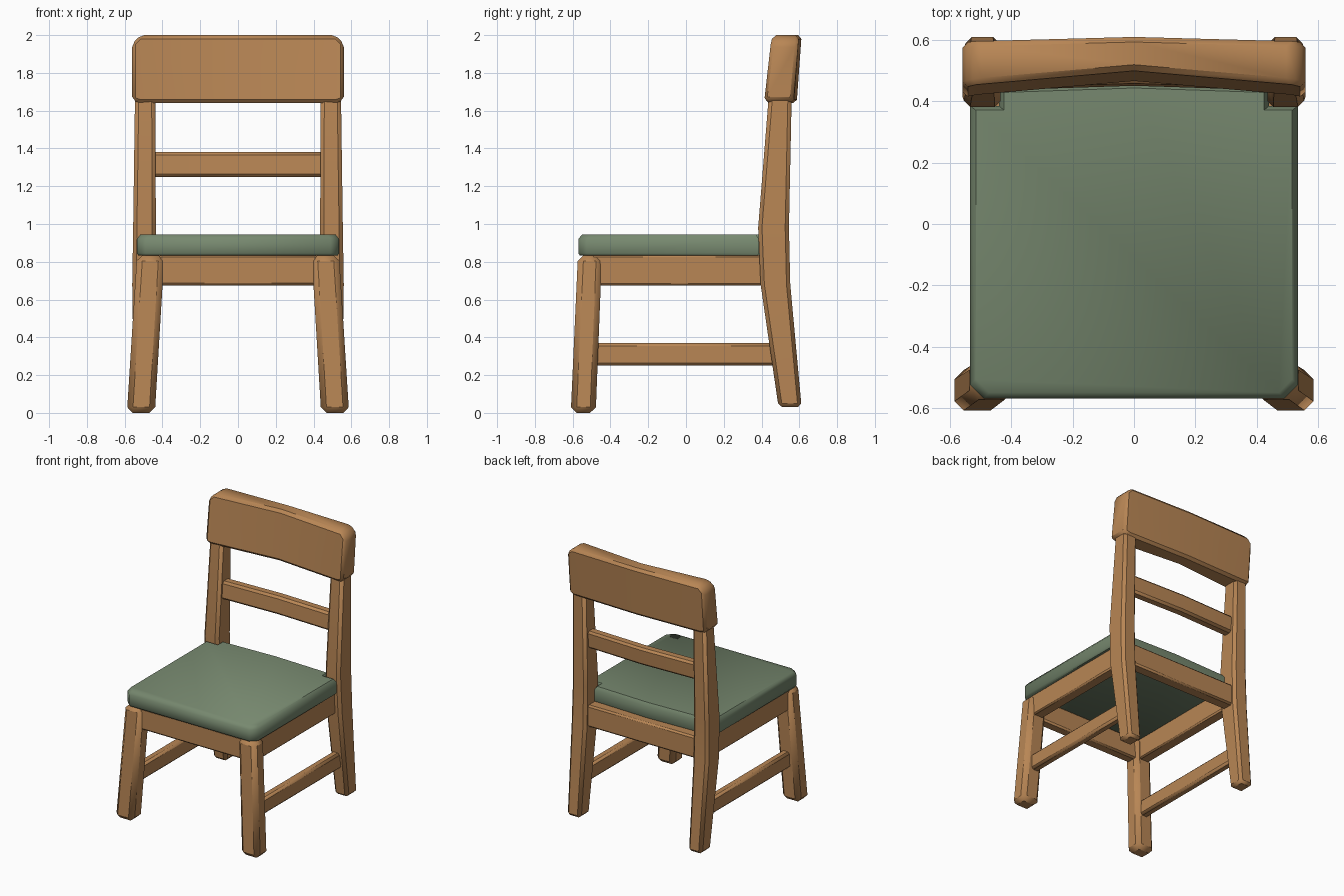
import bpy, bmesh

if "Cube" in bpy.data.objects:
    bpy.data.objects.remove(bpy.data.objects["Cube"])

wood = bpy.data.materials.new("warm_wood")
wood.diffuse_color = (0.48, 0.238, 0.09, 1)
wood.use_nodes = True
wood.node_tree.nodes["Principled BSDF"].inputs["Base Color"].default_value = wood.diffuse_color
green = bpy.data.materials.new("sage_green")
green.diffuse_color = (0.185, 0.25, 0.16, 1)
green.use_nodes = True
green.node_tree.nodes["Principled BSDF"].inputs["Base Color"].default_value = green.diffuse_color


def loft(name, rings, mat, bevel):
    """Skin a list of equal-length point rings, cap the ends and soften the edges."""
    bm = bmesh.new()
    vs = [[bm.verts.new(p) for p in ring] for ring in rings]
    n = len(vs[0])
    for a, b in zip(vs, vs[1:]):
        for i in range(n):
            j = (i + 1) % n
            bm.faces.new((a[i], a[j], b[j], b[i]))
    bm.faces.new(vs[0][::-1])
    bm.faces.new(vs[-1])
    bmesh.ops.recalc_face_normals(bm, faces=bm.faces)
    me = bpy.data.meshes.new(name)
    bm.to_mesh(me)
    bm.free()
    ob = bpy.data.objects.new(name, me)
    bpy.context.collection.objects.link(ob)
    me.materials.append(mat)
    if bevel:
        mod = ob.modifiers.new("soft_edges", 'BEVEL')
        mod.width = bevel
        mod.segments = 1
        mod.limit_method = 'ANGLE'
        mod.angle_limit = 0.6
    bpy.context.view_layer.objects.active = ob
    ob.select_set(True)
    bpy.ops.object.shade_smooth_by_angle(angle=0.9)
    ob.select_set(False)
    return ob


def rect(x0, x1, y0, y1, z):
    return [(x0, y0, z), (x1, y0, z), (x1, y1, z), (x0, y1, z)]


def box(name, x0, x1, y0, y1, z0, z1, bevel=0.012):
    return loft(name, [rect(x0, x1, y0, y1, z) for z in (z0, z1)], wood, bevel)


def pair(name, rings, bevel):
    """Right-hand part plus its mirror image on the left."""
    loft("right_" + name, rings, wood, bevel)
    loft("left_" + name, [[(-x, y, z) for x, y, z in r] for r in rings], wood, bevel)


# Splayed front legs
pair("front_leg", [rect(0.44, 0.588, -0.61, -0.478, 0.0),
                   rect(0.39, 0.535, -0.572, -0.445, 0.835)], 0.03)

# Back legs, bent at the seat and running up into the headrest
pair("back_leg", [rect(0.44, 0.55, 0.49, 0.612, 0.03),
                  rect(0.435, 0.56, 0.395, 0.552, 0.68),
                  rect(0.435, 0.555, 0.382, 0.545, 0.98),
                  rect(0.437, 0.545, 0.44, 0.56, 1.70)], 0.02)

# Side stretchers and side aprons
pair("stretcher", [rect(0.455, 0.52, -0.52, 0.50, z) for z in (0.25, 0.37)], 0.015)
pair("side_apron", [rect(0.43, 0.515, -0.50, 0.43, z) for z in (0.675, 0.836)], 0.01)

# Front and back aprons
box("front_apron", -0.42, 0.42, -0.55, -0.47, 0.675, 0.836)
box("back_apron", -0.45, 0.45, 0.43, 0.52, 0.675, 0.836)

# Back slat
loft("back_slat", [[(x, y0 + d, 1.25), (x, y1 + d, 1.25), (x, y1 + d + 0.01, 1.38), (x, y0 + d + 0.01, 1.38)]
                   for y0, y1 in [(0.435, 0.51)]
                   for x, d in ((-0.46, 0), (0, 0.015), (0.46, 0))], wood, 0.015)

# Curved, tilted headrest with clipped ends: x, front shift, back shift, low z, high z
stations = [(-0.56, -0.01, -0.004, 1.655, 1.955), (-0.515, 0, 0, 1.64, 2.0),
            (0, 0.045, 0.014, 1.64, 2.0),
            (0.515, 0, 0, 1.64, 2.0), (0.56, -0.01, -0.004, 1.655, 1.955)]
loft("headrest", [[(x, 0.42 + f, lo), (x, 0.572 + b, lo), (x, 0.598 + b, hi), (x, 0.457 + f, hi)]
                  for x, f, b, lo, hi in stations], wood, 0.018)

# Cushioned seat, notched around the back legs
outline = [(-0.49, -0.57), (0.49, -0.57), (0.535, -0.525), (0.535, 0.385), (0.44, 0.385),
           (0.44, 0.445), (0, 0.46), (-0.44, 0.445), (-0.44, 0.385), (-0.535, 0.385), (-0.535, -0.525)]
loft("seat", [[(x * s, y * s, z) for x, y in outline]
              for z, s in ((0.832, 0.985), (0.845, 1), (0.92, 1), (0.945, 0.965))], green, 0)
